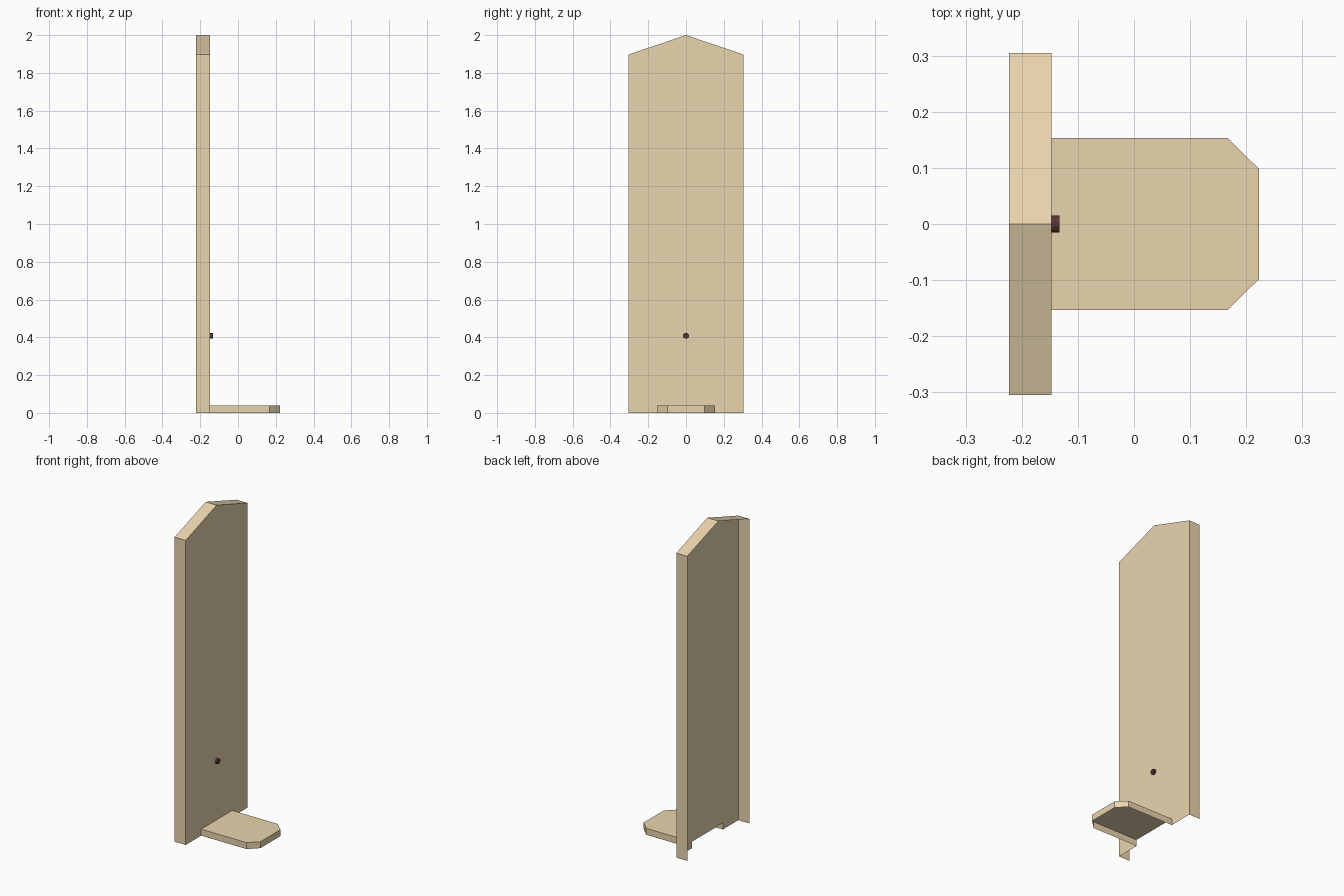
import bpy, bmesh, math

if "Cube" in bpy.data.objects:
    bpy.data.objects.remove(bpy.data.objects["Cube"])

def material(name, rgb):
    m = bpy.data.materials.new(name)
    m.diffuse_color = (*rgb, 1)
    m.use_nodes = True
    m.node_tree.nodes["Principled BSDF"].inputs["Base Color"].default_value = m.diffuse_color
    return m

wood = material("pale_wood", (0.82, 0.66, 0.42))
dark = material("dark_red", (0.10, 0.035, 0.035))

def open_shell(name, profile, offset, mat, skip=()):
    """Cap the profile, add side walls along offset; skip lists edges left open."""
    bm = bmesh.new()
    near = [bm.verts.new(p) for p in profile]
    far = [bm.verts.new([a + b for a, b in zip(p, offset)]) for p in profile]
    cap = bm.faces.new(near)
    n = len(near)
    for i in range(n):
        if i not in skip:
            j = (i + 1) % n
            bm.faces.new((near[j], near[i], far[i], far[j]))
    for v in [v for v in bm.verts if not v.link_faces]:
        bm.verts.remove(v)
    # cap must look away from the open side
    cap.normal_update()
    if sum(a * b for a, b in zip(cap.normal, offset)) > 0:
        bmesh.ops.reverse_faces(bm, faces=bm.faces[:])
    me = bpy.data.meshes.new(name)
    bm.to_mesh(me)
    bm.free()
    me.materials.append(mat)
    ob = bpy.data.objects.new(name, me)
    bpy.context.collection.objects.link(ob)
    return ob

FX, BX = -0.147, -0.223     # front and back of the board
W, S, T = 0.305, 0.153, 0.04  # board half width, shelf half width, shelf height

# Backboard: pointed top, open back and bottom, notched where the shelf meets it
board = [(-W, 0), (-S, 0), (-S, T), (S, T), (S, 0), (W, 0), (W, 1.897), (0, 2), (-W, 1.897)]
open_shell("backboard", [(FX, y, z) for y, z in board], (BX - FX, 0, 0), wood,
           skip=(0, 1, 2, 3, 4))

# Shelf: clipped front corners, open underneath and towards the board
shelf = [(FX, -S), (0.167, -S), (0.223, -0.098), (0.223, 0.098), (0.167, S), (FX, S)]
open_shell("shelf", [(x, y, T) for x, y in shelf], (0, 0, -T), wood, skip=(5,))

# Peg: short round stud on the board
ring = [2 * math.pi * (i + 0.5) / 12 for i in range(12)]
open_shell("peg", [(-0.133, 0.016 * math.cos(a), 0.408 + 0.016 * math.sin(a)) for a in ring],
           (-0.014, 0, 0), dark)
